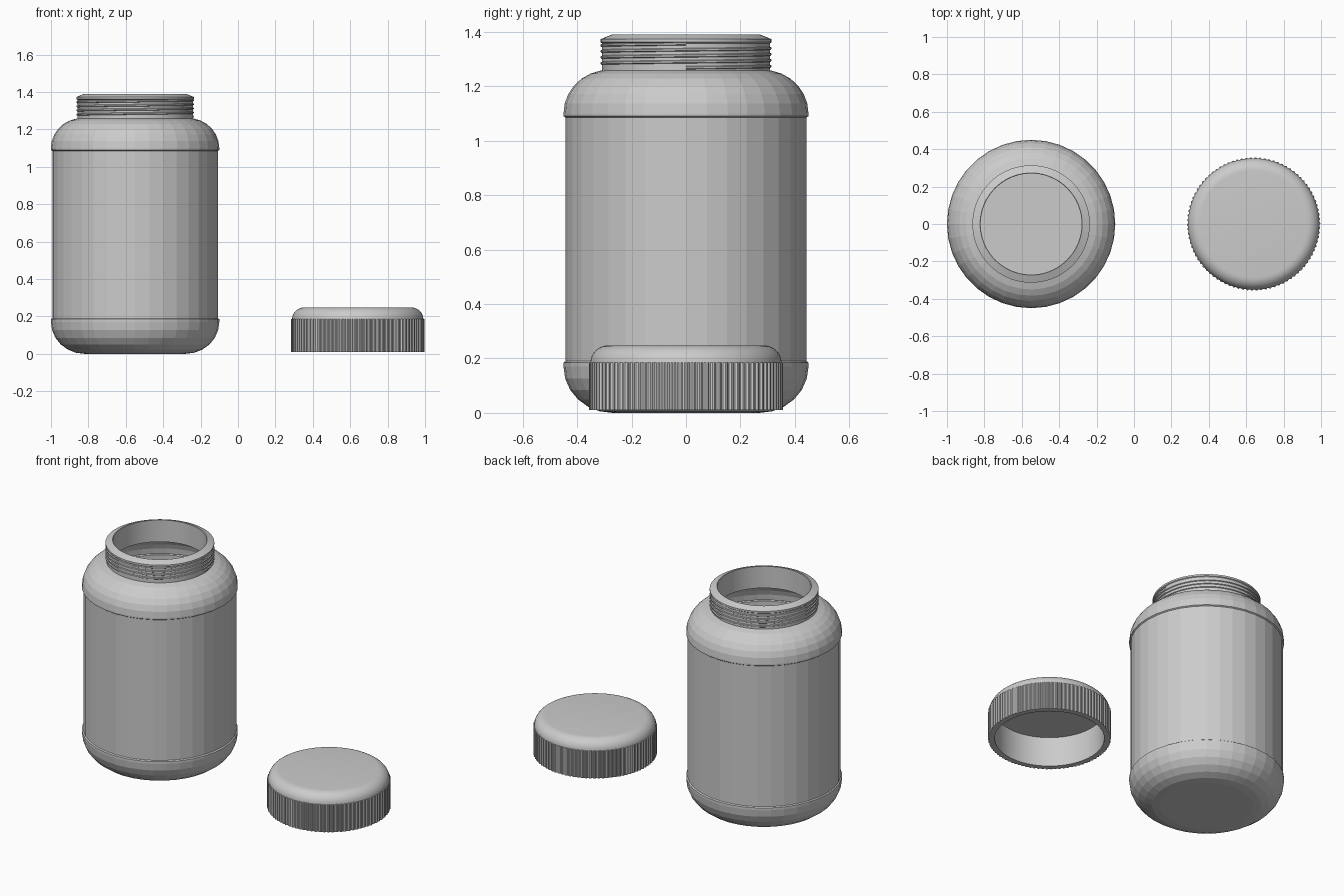
import bpy, bmesh
from math import sin, cos, pi, radians

if "Cube" in bpy.data.objects:
    bpy.data.objects.remove(bpy.data.objects["Cube"])

JAR_X, CAP_X = -0.55, 0.64


def finish(name, bm, x, smooth=None):
    bmesh.ops.recalc_face_normals(bm, faces=bm.faces)
    me = bpy.data.meshes.new(name)
    bm.to_mesh(me)
    bm.free()
    ob = bpy.data.objects.new(name, me)
    ob.location.x = x
    bpy.context.collection.objects.link(ob)
    if smooth:
        bpy.ops.object.select_all(action='DESELECT')
        ob.select_set(True)
        bpy.context.view_layer.objects.active = ob
        bpy.ops.object.shade_smooth_by_angle(angle=radians(smooth))
    return ob


def lathe(name, profile, n, x, closed=False, cap_ends=(False, False),
          smooth=None, ribbed=()):
    """Spin (r, z) points; indices in ribbed get a notched outline."""
    bm = bmesh.new()
    rings = []
    for k, (r, z) in enumerate(profile):
        ring = []
        for i in range(n):
            a = 2 * pi * i / n
            rr = r - 0.006 if k in ribbed and i % 4 >= 2 else r
            ring.append(bm.verts.new((rr * cos(a), rr * sin(a), z)))
        rings.append(ring)
    pairs = list(zip(rings, rings[1:]))
    if closed:
        pairs.append((rings[-1], rings[0]))
    for lo, hi in pairs:
        for i in range(n):
            j = (i + 1) % n
            bm.faces.new((lo[i], lo[j], hi[j], hi[i]))
    for flag, ring in zip(cap_ends, (rings[0], rings[-1])):
        if flag:
            bm.faces.new(ring)
    return finish(name, bm, x, smooth)


def arc(cr, cz, a, b, start, end, steps):
    return [(cr + a * cos(radians(start + (end - start) * i / steps)),
             cz + b * sin(radians(start + (end - start) * i / steps)))
            for i in range(steps + 1)]


# jar body: rounded base, recessed label wall with lips, rounded shoulder
outer = arc(0.27, 0.17, 0.18, 0.17, -90, 0, 6)
outer += [(0.45, 0.185), (0.443, 0.19), (0.443, 1.085), (0.45, 1.09)]
outer += arc(0.285, 1.10, 0.165, 0.16, 0, 80, 6) + [(0.29, 1.26)]
body = lathe("jar_body", outer, 36, JAR_X, cap_ends=(True, False))
shell = body.modifiers.new("wall", 'SOLIDIFY')
shell.thickness = 0.015
shell.offset = -1

# neck: open ring with a sloping rim
lathe("jar_neck", [(0.27, 1.25), (0.309, 1.25), (0.309, 1.358), (0.314, 1.362),
                   (0.314, 1.373), (0.273, 1.39), (0.27, 1.388)],
      72, JAR_X, closed=True, smooth=30)

# screw thread: triangular ridge winding round the neck
bm = bmesh.new()
turns, per, pitch, prev = 4, 72, 0.022, None
for i in range(turns * per + 1):
    a, z = 2 * pi * i / per, 1.268 + pitch * i / per
    sec = [bm.verts.new((r * cos(a), r * sin(a), z + dz))
           for r, dz in ((0.307, -0.007), (0.314, -0.003), (0.314, 0.003), (0.307, 0.007))]
    if prev:
        for k in range(4):
            m = (k + 1) % 4
            bm.faces.new((prev[k], sec[k], sec[m], prev[m]))
    else:
        bm.faces.new(sec)
    prev = sec
bm.faces.new(prev)
finish("neck_thread", bm, JAR_X, 30)

# cap: hollow shell with a rounded top edge
cap = [(0.318, 0.20), (0.318, 0.01), (0.347, 0.01), (0.349, 0.185)]
cap += arc(0.285, 0.185, 0.066, 0.063, 0, 90, 8)
lathe("cap", cap, 96, CAP_X, cap_ends=(True, True), smooth=35)

# grip: ribbed band round the cap
lathe("cap_grip", [(0.345, 0.01), (0.356, 0.01), (0.356, 0.185), (0.345, 0.187)],
      360, CAP_X, closed=True, ribbed=(1, 2))
